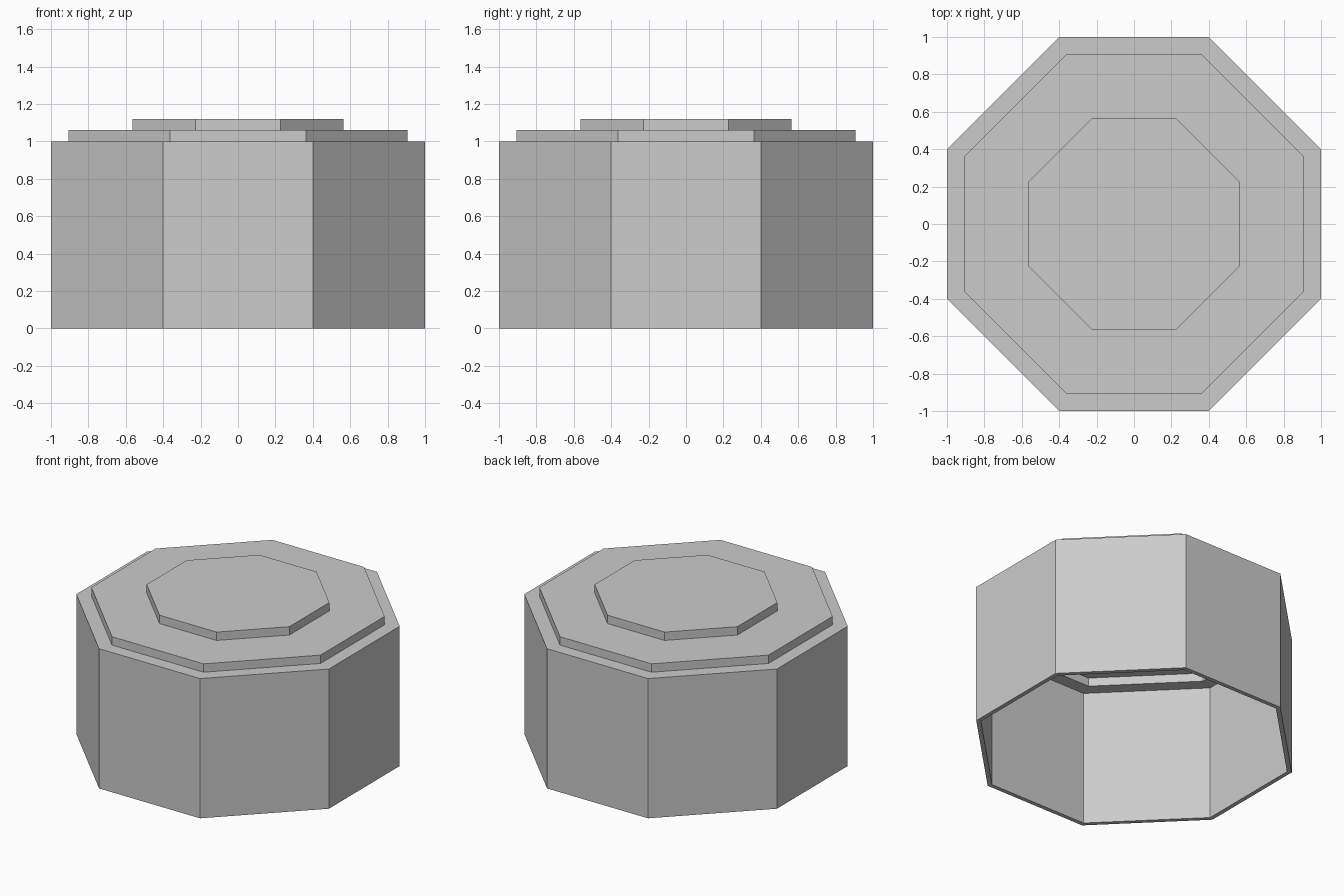
import bpy, bmesh, math

if "Cube" in bpy.data.objects:
    bpy.data.objects.remove(bpy.data.objects["Cube"])

WALL = 0.03
# Stepped outer profile: (half width, height)
PROFILE = [(1.0, 0.0), (1.0, 1.0), (0.907, 1.0), (0.907, 1.06),
           (0.565, 1.06), (0.565, 1.12)]


def add_ring(bm, half, z, inset=0.0):
    """Octagon with 45 degree corners, inset by an even wall thickness."""
    c = half * 0.4 - inset * (math.sqrt(2) - 1)
    h = half - inset
    points = [(h, -c), (h, c), (c, h), (-c, h),
              (-h, c), (-h, -c), (-c, -h), (c, -h)]
    return [bm.verts.new((x, y, z)) for x, y in points]


bm = bmesh.new()

# Outer skin from the top down, then inner skin from the bottom up
rings = [add_ring(bm, h, z) for h, z in reversed(PROFILE)]
rings += [add_ring(bm, h, z - WALL if z > 0 else 0.0, WALL) for h, z in PROFILE]
for a, b in zip(rings, rings[1:]):
    for i in range(8):
        j = (i + 1) % 8
        bm.faces.new((a[i], b[i], b[j], a[j]))

# Closed top and inner ceiling
bm.faces.new(rings[0])
bm.faces.new(list(reversed(rings[-1])))
bmesh.ops.recalc_face_normals(bm, faces=bm.faces)

mesh = bpy.data.meshes.new("stepped_cap")
bm.to_mesh(mesh)
bm.free()
cap = bpy.data.objects.new("stepped_cap", mesh)
bpy.context.collection.objects.link(cap)
